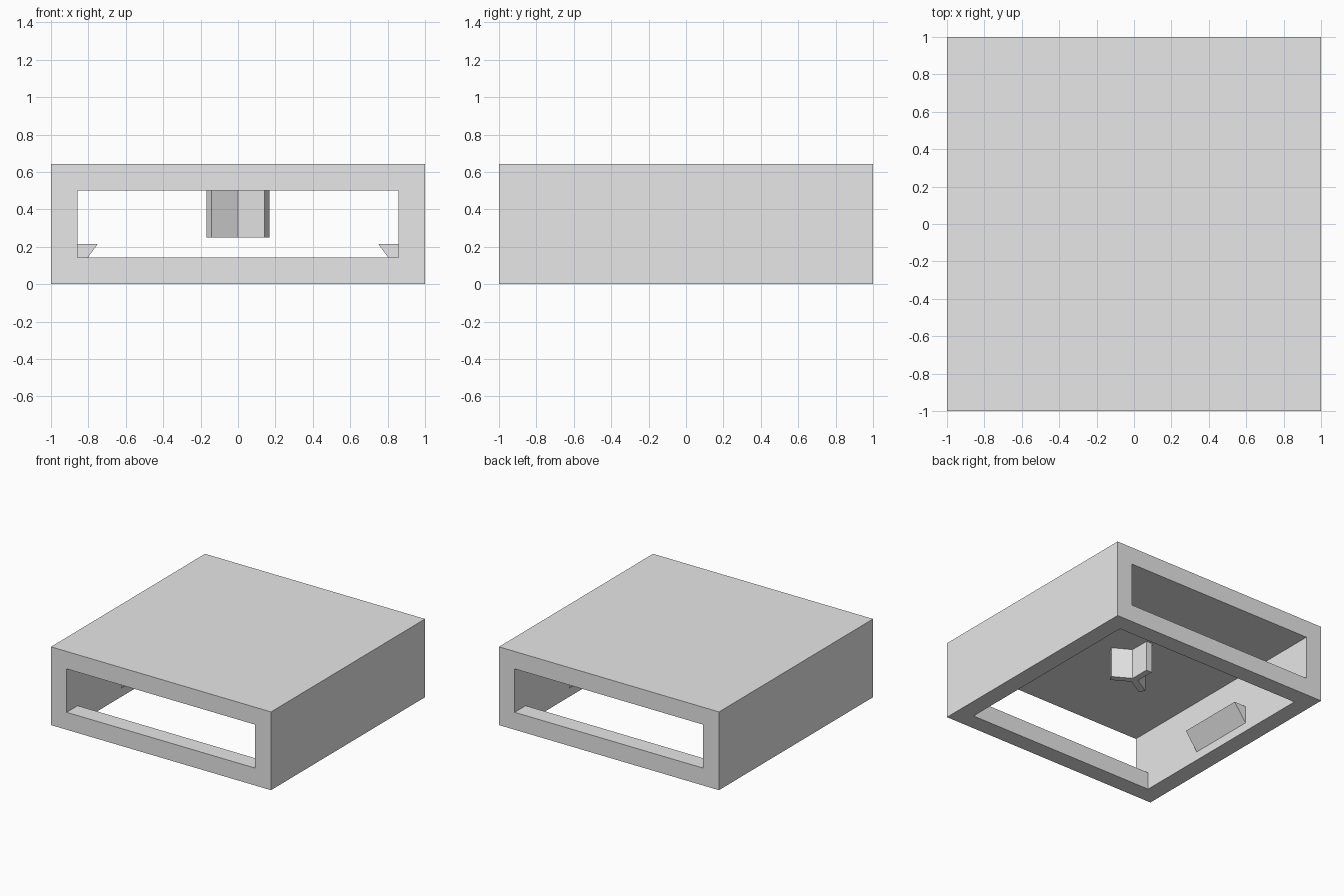
import bpy, bmesh
from math import sin, cos, radians, sqrt
from mathutils import Vector

cube = bpy.data.objects.get("Cube")
if cube:
    bpy.data.objects.remove(cube, do_unlink=True)

grey = bpy.data.materials.new("plain grey")
grey.use_nodes = True
colour = (0.8, 0.8, 0.8, 1)
grey.diffuse_color = colour
grey.node_tree.nodes["Principled BSDF"].inputs["Base Color"].default_value = colour

HEIGHT, WALL = 0.643, 0.143
INNER = 1 - WALL          # half width of the cavity
CEILING = 0.5


def prism(name, outline, extrude):
    """Extrude a closed planar outline along a vector."""
    bm = bmesh.new()
    face = bm.faces.new([bm.verts.new(p) for p in outline])
    result = bmesh.ops.extrude_face_region(bm, geom=[face])
    moved = [g for g in result["geom"] if isinstance(g, bmesh.types.BMVert)]
    bmesh.ops.translate(bm, verts=moved, vec=Vector(extrude))
    bmesh.ops.recalc_face_normals(bm, faces=bm.faces)
    mesh = bpy.data.meshes.new(name)
    bm.to_mesh(mesh)
    bm.free()
    mesh.materials.append(grey)
    obj = bpy.data.objects.new(name, mesh)
    bpy.context.collection.objects.link(obj)
    return obj


def block(name, x, y, z0, z1):
    """Box centred on the z axis, given half sizes and height range."""
    return prism(name, [(-x, -y, z0), (x, -y, z0), (x, y, z0), (-x, y, z0)],
                 (0, 0, z1 - z0))


# Housing: front-to-back tunnel plus an open underside inside the rim
housing = block("housing", 1, 1, 0, HEIGHT)
cutters = [block("tunnel_cutter", INNER, 1.2, WALL, CEILING),
           block("underside_cutter", INNER, INNER, -0.2, CEILING)]
for cutter in cutters:
    cutter.hide_render = True
    cutter.hide_set(True)
    mod = housing.modifiers.new(cutter.name, 'BOOLEAN')
    mod.operation = 'DIFFERENCE'
    mod.solver = 'EXACT'
    mod.object = cutter

# Bake the cuts and drop the cutters
bpy.context.view_layer.update()
evaluated = housing.evaluated_get(bpy.context.evaluated_depsgraph_get())
baked = bpy.data.meshes.new_from_object(evaluated)
housing.modifiers.clear()
housing.data = baked
for cutter in cutters:
    bpy.data.objects.remove(cutter, do_unlink=True)

# Triangular snap ledges on the inner side walls
CLIP = 0.286
for side, label in ((1, "left"), (-1, "right")):
    prism(label + "_clip",
          [(side * INNER, -CLIP, 0.214), (side * 0.75, -CLIP, 0.214),
           (side * INNER, -CLIP, 0.071)], (0, 2 * CLIP, 0))

# Three-armed post hanging from the ceiling
REACH, HALF = 0.178, 0.026
outline = []
for angle in (90, 210, 330):
    a = radians(angle)
    along = Vector((cos(a), sin(a), 0))
    across = Vector((-sin(a), cos(a), 0))
    notch = a + radians(60)
    outline += [along * REACH - across * HALF, along * REACH + across * HALF,
                Vector((cos(notch), sin(notch), 0)) * HALF * 2 / sqrt(3)]
prism("hanging_post", [p + Vector((0, 0, 0.25)) for p in outline],
      (0, 0, CEILING - 0.25))
